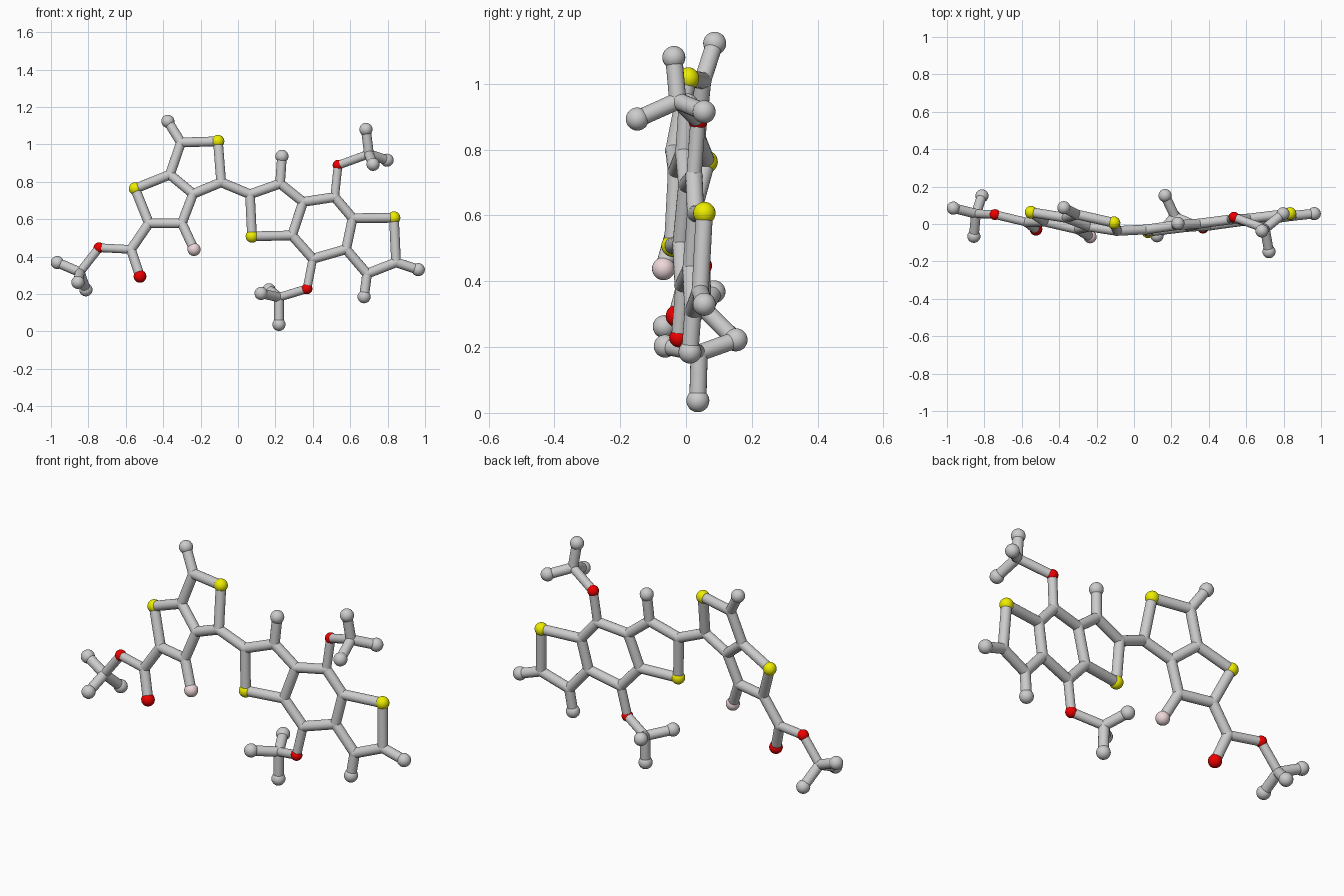
import bpy
from mathutils import Vector

if "Cube" in bpy.data.objects:
    bpy.data.objects.remove(bpy.data.objects["Cube"])

STICK, BALL = 0.026, 0.035


def material(name, rgb):
    m = bpy.data.materials.new(name)
    m.diffuse_color = (*rgb, 1)
    m.use_nodes = True
    m.node_tree.nodes["Principled BSDF"].inputs["Base Color"].default_value = m.diffuse_color
    return m


YELLOW = material("yellow", (0.85, 0.85, 0.0))
RED = material("red", (0.85, 0.0, 0.0))
PINK = material("pink", (0.85, 0.68, 0.70))


# The two flat ring systems lie in slightly tilted planes
def left(x, z):
    return Vector((x, 0.063 - 0.23 * (x + 0.55) + 0.18 * (z - 0.765), z))


def right(x, z):
    return Vector((x, -0.041 + 0.12 * (x - 0.075) + 0.058 * (z - 0.508), z))


def ball(name, p, r, mat=None):
    bpy.ops.mesh.primitive_uv_sphere_add(segments=24, ring_count=14, radius=r, location=p)
    o = bpy.context.object
    o.name = name
    bpy.ops.object.shade_smooth()
    if mat:
        o.data.materials.append(mat)


def stick(name, a, b, r=STICK):
    d = b - a
    bpy.ops.mesh.primitive_cylinder_add(vertices=20, radius=r, depth=d.length, location=(a + b) / 2)
    o = bpy.context.object
    o.name = name
    o.rotation_euler = d.to_track_quat('Z', 'Y').to_euler()
    bpy.ops.object.shade_smooth_by_angle()


P = {
    # left double ring
    "endA": left(-0.375, 1.123), "a2": left(-0.305, 1.01), "S1": left(-0.107, 1.016),
    "a3": left(-0.09, 0.797), "a4": left(-0.24, 0.735), "a5": left(-0.364, 0.838),
    "S2": left(-0.55, 0.763), "a6": left(-0.476, 0.578), "a7": left(-0.30, 0.578),
    "F": left(-0.235, 0.438),
    # left side chain
    "a8": left(-0.572, 0.438), "O1": left(-0.524, 0.294), "o2": left(-0.743, 0.447),
    "a9": Vector((-0.845, 0.055, 0.316)), "endB": Vector((-0.966, 0.085, 0.368)),
    "endC": Vector((-0.856, -0.066, 0.262)), "endD": Vector((-0.813, 0.15, 0.222)),
    # right triple ring
    "d1": right(0.064, 0.733), "d2": right(0.225, 0.79), "endE": right(0.235, 0.936),
    "d3": right(0.348, 0.692), "d4": right(0.289, 0.513), "S3": right(0.075, 0.508),
    "d5": right(0.517, 0.718), "d6": right(0.613, 0.605), "S4": right(0.834, 0.607),
    "d7": right(0.845, 0.369), "endF": right(0.964, 0.330), "d8": right(0.69, 0.308),
    "endG": right(0.674, 0.185), "d9": right(0.578, 0.439), "d10": right(0.40, 0.388),
    # upper and lower side chains
    "o3": right(0.535, 0.888), "m1": Vector((0.70, -0.025, 0.948)),
    "endH": Vector((0.684, -0.037, 1.08)), "endI": Vector((0.797, 0.055, 0.915)),
    "endJ": Vector((0.722, -0.148, 0.893)),
    "o4": right(0.369, 0.228), "m2": Vector((0.219, 0.04, 0.182)),
    "endK": Vector((0.123, -0.063, 0.203)), "endL": Vector((0.219, 0.036, 0.037)),
    "endM": Vector((0.166, 0.152, 0.222)),
}

CHAINS = """endA a2 S1 a3 a4 a5 a2;a5 S2 a6 a7 a4;a7 F;a6 a8 O1;a8 o2 a9 endB;a9 endC;a9 endD
a3 d1 d2 endE;d2 d3 d4 S3 d1;d3 d5 d6 S4 d7 endF;d7 d8 endG;d8 d9 d6;d9 d10 d4
d5 o3 m1 endH;m1 endI;m1 endJ;d10 o4 m2 endK;m2 endL;m2 endM"""

# Bonds
for chain in CHAINS.replace("\n", ";").split(";"):
    keys = chain.split()
    for a, b in zip(keys, keys[1:]):
        stick(f"bond_{a}_{b}", P[a], P[b], 0.023 if "o" in a + b else STICK)

# Atoms: plain joints, grey end balls and coloured balls
for k, p in P.items():
    if k.startswith("end"):
        ball("end_ball_" + k[3:], p, BALL)
    elif k[0] == "S":
        ball("yellow_ball_" + k, p, 0.034, YELLOW)
    elif k[0] == "O":
        ball("red_end_ball", p, 0.034, RED)
    elif k[0] == "o":
        ball("red_link_ball_" + k, p, 0.029, RED)
    elif k == "F":
        ball("pink_ball", p, BALL, PINK)
    else:
        ball("joint_" + k, p, STICK + 0.001)
